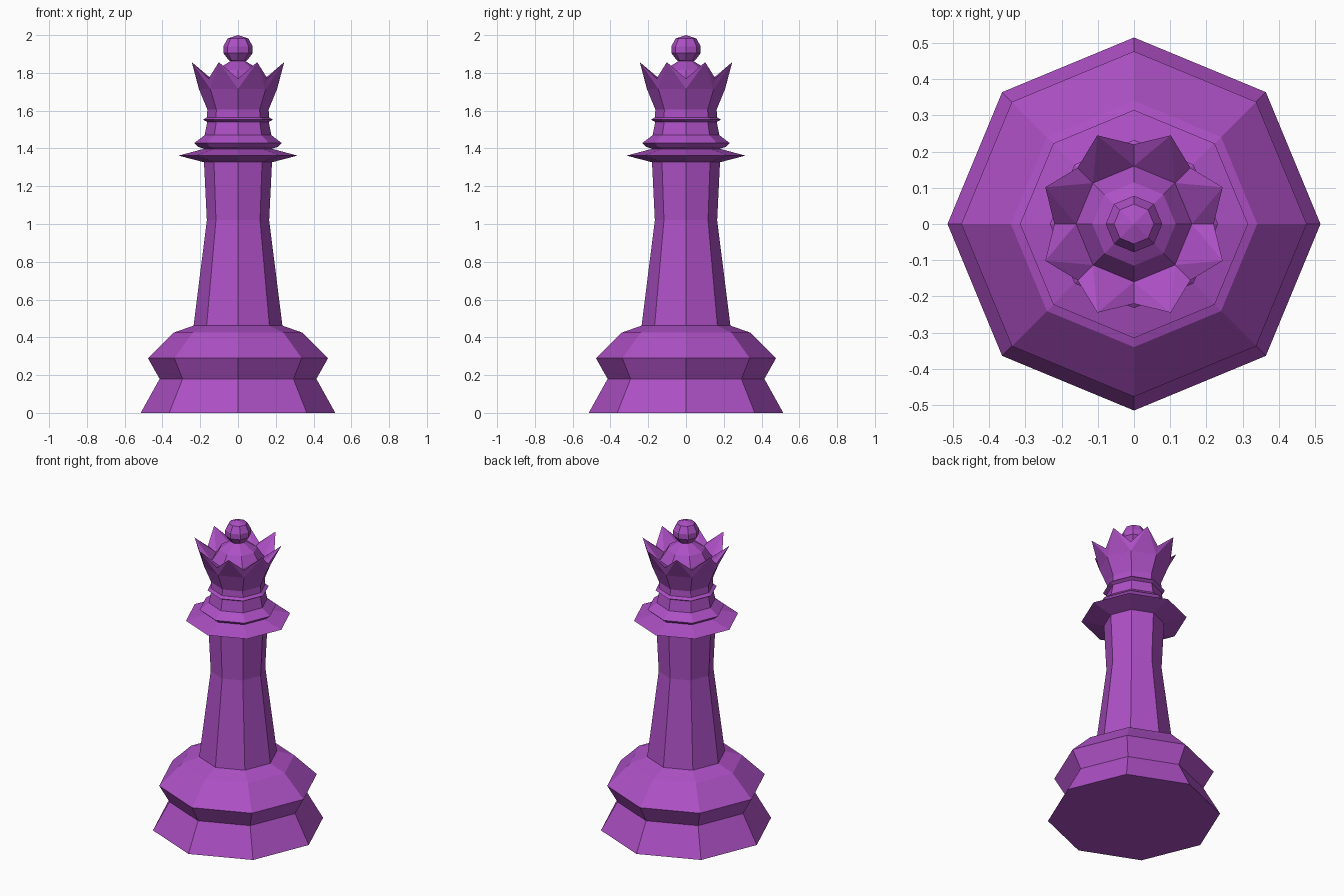
import bpy
from math import cos, sin, pi

if "Cube" in bpy.data.objects:
    bpy.data.objects.remove(bpy.data.objects["Cube"])

SIDES = 8
purple = bpy.data.materials.new("purple")
purple.diffuse_color = (0.42, 0.08, 0.56, 1)
purple.use_nodes = True
purple.node_tree.nodes["Principled BSDF"].inputs["Base Color"].default_value = purple.diffuse_color


def make(name, verts, faces):
    mesh = bpy.data.meshes.new(name)
    mesh.from_pydata(verts, [], faces)
    mesh.materials.append(purple)
    obj = bpy.data.objects.new(name, mesh)
    bpy.context.collection.objects.link(obj)
    return obj


def ring(r, z, turn=0.0):
    return [(r * cos((k + turn) * 2 * pi / SIDES),
             r * sin((k + turn) * 2 * pi / SIDES), z) for k in range(SIDES)]


def lathe(name, profile, cap_bottom=False, apex=None):
    """Eight-sided turned part from (radius, height) pairs, bottom to top."""
    verts, faces = [], []
    for r, z in profile:
        verts += ring(r, z)
    for i in range(len(profile) - 1):
        a, b = i * SIDES, (i + 1) * SIDES
        for k in range(SIDES):
            n = (k + 1) % SIDES
            faces.append((a + k, a + n, b + n, b + k))
    if cap_bottom:
        faces.append(tuple(reversed(range(SIDES))))
    if apex is not None:
        top = (len(profile) - 1) * SIDES
        verts.append((0, 0, apex))
        for k in range(SIDES):
            faces.append((top + k, top + (k + 1) % SIDES, len(verts) - 1))
    return make(name, verts, faces)


# Stepped foot
lathe("base", [(0.515, 0), (0.415, 0.18), (0.477, 0.29),
               (0.34, 0.425), (0.235, 0.462)], cap_bottom=True)

# Tapered column
lathe("stem", [(0.235, 0.462), (0.165, 1.02), (0.18, 1.327)])

# Wide collar, smaller collar and thin neck ring
lathe("wide_collar", [(0.18, 1.327), (0.315, 1.362), (0.18, 1.398)])
lathe("small_collar", [(0.18, 1.398), (0.21, 1.408), (0.232, 1.428), (0.177, 1.47)])
lathe("neck", [(0.177, 1.47), (0.163, 1.54), (0.185, 1.552),
               (0.165, 1.565), (0.162, 1.605)])

# Crown: flared wall with eight points, valleys on the corners
low, mid = ring(0.162, 1.605), ring(0.207, 1.715)
valley, tip = ring(0.22, 1.77), ring(0.265, 1.857, 0.5)
floor = ring(0.16, 1.745)
L, M, V, T, F = (i * SIDES for i in range(5))
faces = []
for k in range(SIDES):
    n = (k + 1) % SIDES
    faces += [(L + k, L + n, M + n, M + k),
              (M + k, M + n, T + k), (M + k, T + k, V + k), (M + n, V + n, T + k),
              (F + n, F + k, T + k), (F + k, V + k, T + k), (F + n, T + k, V + n)]
make("crown", low + mid + valley + tip + floor, faces)

# Dome inside the crown, and the knob on top
lathe("dome", [(0.16, 1.745), (0.115, 1.815), (0.04, 1.862)])
lathe("knob", [(0.04, 1.862), (0.05, 1.868), (0.078, 1.905),
               (0.078, 1.94), (0.055, 1.982)], apex=2.0)
